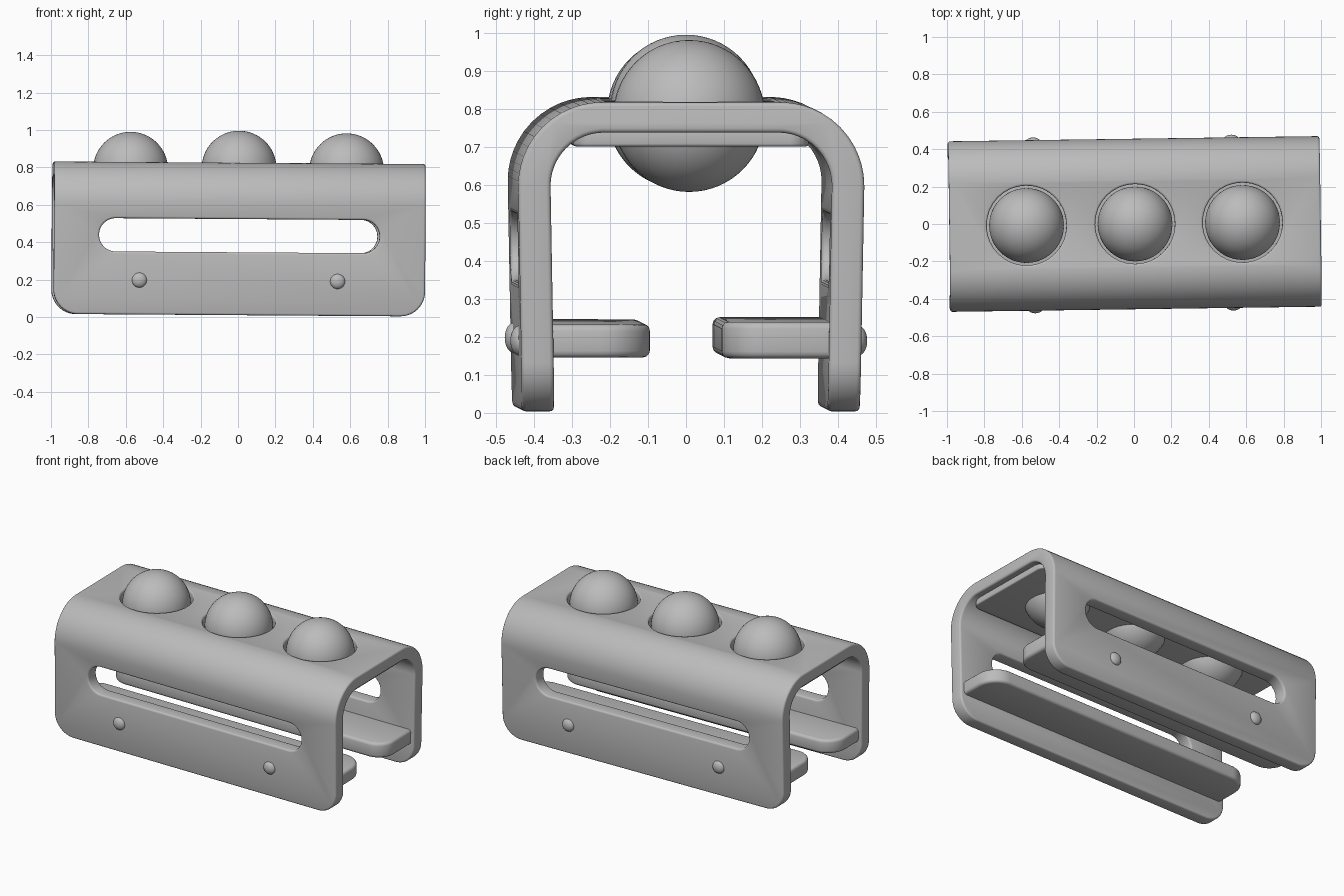
import bpy, bmesh, math
from mathutils import Vector, Matrix

if "Cube" in bpy.data.objects:
    bpy.data.objects.remove(bpy.data.objects["Cube"], do_unlink=True)

grey = bpy.data.materials.new("plain grey")
grey.use_nodes = True
COLOUR = (0.5, 0.5, 0.5, 1)
grey.diffuse_color = COLOUR
grey.node_tree.nodes["Principled BSDF"].inputs["Base Color"].default_value = COLOUR

# The whole body sits with a very slight yaw and pitch
LEAN = Matrix.Rotation(math.radians(0.8), 4, "Z") @ Matrix.Rotation(math.radians(0.4), 4, "Y")


def rounded(corners, steps=10):
    """Turn (a, b, radius) corners into a filleted outline."""
    points = []
    for i, (a, b, r) in enumerate(corners):
        p = Vector((a, b))
        if r == 0:
            points.append(p)
            continue
        d1 = (Vector(corners[i - 1][:2]) - p).normalized()
        d2 = (Vector(corners[(i + 1) % len(corners)][:2]) - p).normalized()
        half = d1.angle(d2) / 2
        centre = p + (d1 + d2).normalized() * r / math.sin(half)
        reach = r / math.tan(half)
        start, end = p + d1 * reach - centre, p + d2 * reach - centre
        for k in range(steps + 1):
            points.append(centre + start.lerp(end, k / steps).normalized() * r)
    return points


def box_outline(a0, a1, b0, b1, low, high):
    return rounded([(a0, b0, low), (a1, b0, low), (a1, b1, high), (a0, b1, high)])


def finish(name, bm):
    bmesh.ops.recalc_face_normals(bm, faces=bm.faces)
    mesh = bpy.data.meshes.new(name)
    bm.to_mesh(mesh)
    bm.free()
    mesh.materials.append(grey)
    obj = bpy.data.objects.new(name, mesh)
    bpy.context.collection.objects.link(obj)
    return obj


def prism(name, outline, axis, d0, d1):
    place = {"x": lambda a, b, d: (d, a, b),
             "y": lambda a, b, d: (a, d, b),
             "z": lambda a, b, d: (a, b, d)}[axis]
    bm = bmesh.new()
    face = bm.faces.new([bm.verts.new(place(p.x, p.y, d0)) for p in outline])
    moved = bmesh.ops.extrude_face_region(bm, geom=[face])["geom"]
    shift = Vector(place(0, 0, d1 - d0))
    bmesh.ops.translate(bm, vec=shift, verts=[v for v in moved if isinstance(v, bmesh.types.BMVert)])
    # The extrusion may drop the first cap
    bmesh.ops.holes_fill(bm, edges=[e for e in bm.edges if e.is_boundary], sides=0)
    return finish(name, bm)


def ball(name, centre, size):
    bm = bmesh.new()
    bmesh.ops.create_uvsphere(bm, u_segments=48, v_segments=32, radius=1)
    bm.transform(Matrix.Translation(centre) @ Matrix.Diagonal((*size, 1)))
    return finish(name, bm)


def activate(obj):
    bpy.ops.object.select_all(action="DESELECT")
    obj.select_set(True)
    bpy.context.view_layer.objects.active = obj


def cut(obj, cutter, operation="DIFFERENCE"):
    cutter.hide_render = True
    mod = obj.modifiers.new("cut", "BOOLEAN")
    mod.operation, mod.object, mod.solver = operation, cutter, "EXACT"
    activate(obj)
    bpy.ops.object.modifier_apply(modifier=mod.name)
    bpy.data.objects.remove(cutter, do_unlink=True)


def soften(obj, width):
    mod = obj.modifiers.new("soft edges", "BEVEL")
    mod.width, mod.segments = width, 3
    mod.limit_method, mod.angle_limit = "ANGLE", math.radians(40)
    activate(obj)
    bpy.ops.object.modifier_apply(modifier=mod.name)


parts = []

# Arched shell
arch = rounded([(-0.445, 0.01, 0), (-0.46, 0.825, 0.22), (0.46, 0.825, 0.22), (0.445, 0.01, 0),
                (0.36, 0.01, 0), (0.373, 0.745, 0.14), (-0.373, 0.745, 0.14), (-0.36, 0.01, 0)], 14)
shell = prism("shell", arch, "x", -0.994, 0.994)

# Rounded lower corners, long side slots and ball sockets
cut(shell, prism("corner_cutter", box_outline(-0.993, 0.993, 0.01, 1, 0.13, 0), "y", -1, 1), "INTERSECT")
cut(shell, prism("slot_cutter", box_outline(-0.752, 0.748, 0.346, 0.524, 0.088, 0.088), "y", -1, 1))
BALL_X = (-0.58, 0, 0.575)
for x in BALL_X:
    r = 0.213
    cut(shell, prism("socket_cutter", box_outline(x - r, x + r, -r, r, r - 0.001, r - 0.001), "z", 0.6, 1))
soften(shell, 0.014)
parts.append(shell)

# Liner plate beneath the roof
liner = prism("roof_liner", box_outline(-0.95, 0.95, -0.31, 0.31, 0.05, 0.05), "z", 0.708, 0.755)
soften(liner, 0.008)
parts.append(liner)

# Three balls seated in the roof
for name, x, z in zip(("right_ball", "middle_ball", "left_ball"), BALL_X, (0.786, 0.796, 0.786)):
    parts.append(ball(name, (x, 0, z), (0.2, 0.2, 0.2)))

# Inward ledges
front_ledge = prism("front_ledge", box_outline(-0.97, 0.97, -0.39, -0.107, 0, 0.13), "z", 0.152, 0.24)
back_ledge = prism("back_ledge", box_outline(-0.97, 0.97, 0.082, 0.39, 0.11, 0), "z", 0.15, 0.246)
for ledge in (front_ledge, back_ledge):
    soften(ledge, 0.018)
    parts.append(ledge)

# Domed rivets on both walls
for side, y in (("front", -0.445), ("back", 0.445)):
    for hand, x in (("right", -0.535), ("left", 0.525)):
        parts.append(ball(f"{side}_{hand}_rivet", (x, y, 0.194), (0.04, 0.025, 0.04)))

for obj in parts:
    obj.data.transform(LEAN)
    activate(obj)
    bpy.ops.object.shade_smooth_by_angle(angle=math.radians(35))
